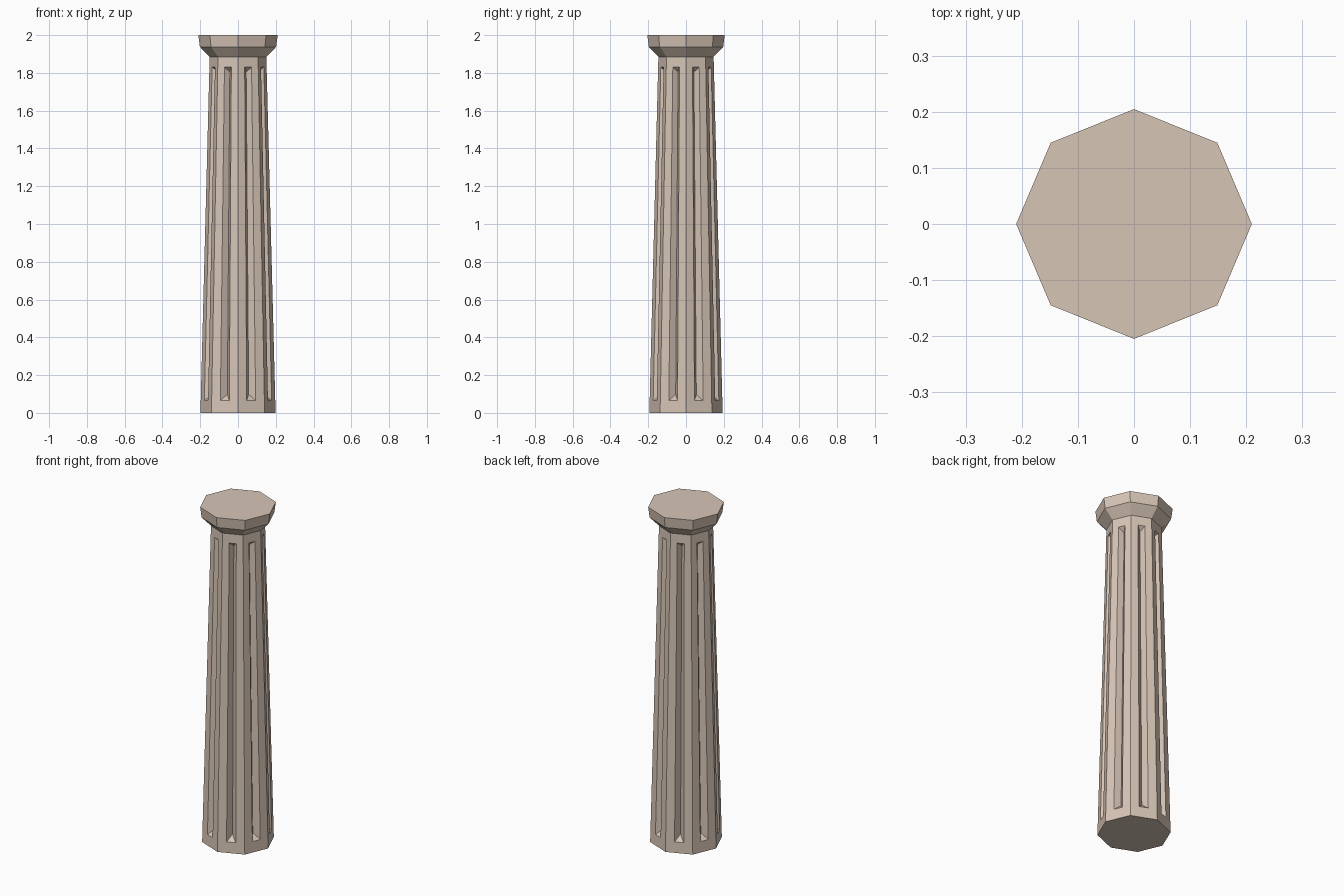
import bpy, bmesh, math
from mathutils import Vector

if "Cube" in bpy.data.objects:
    bpy.data.objects.remove(bpy.data.objects["Cube"])

SIDES = 8
Y_SCALE = 0.975          # plan is very slightly narrower in y
SHAFT_TOP = 1.885
R_BOTTOM, R_TOP = 0.199, 0.15

stone = bpy.data.materials.new("pale_stone")
stone.diffuse_color = (0.68, 0.56, 0.47, 1)
stone.use_nodes = True
stone.node_tree.nodes["Principled BSDF"].inputs["Base Color"].default_value = stone.diffuse_color


def corner(i, r, z):
    a = 2 * math.pi * i / SIDES
    return Vector((r * math.cos(a), r * math.sin(a) * Y_SCALE, z))


def finish(bm, name):
    bmesh.ops.remove_doubles(bm, verts=bm.verts, dist=1e-5)
    bmesh.ops.recalc_face_normals(bm, faces=bm.faces)
    mesh = bpy.data.meshes.new(name)
    bm.to_mesh(mesh)
    bm.free()
    mesh.materials.append(stone)
    ob = bpy.data.objects.new(name, mesh)
    bpy.context.collection.objects.link(ob)
    return ob


def face(bm, *points):
    bm.faces.new([bm.verts.new(p) for p in points])


def on_side(i, t, z, depth=0.0):
    """Point on tapered side i: t across (0..1), height z, pushed inward."""
    r = R_BOTTOM + (R_TOP - R_BOTTOM) * z / SHAFT_TOP
    p = corner(i, r, z).lerp(corner(i + 1, r, z), t)
    a = 2 * math.pi * (i + 0.5) / SIDES
    return p - Vector((math.cos(a), math.sin(a), 0)) * depth


# Tapered octagonal shaft with one V-shaped flute in each side
bm = bmesh.new()
for i in range(SIDES):
    outer = [on_side(i, t, z) for t, z in
             ((0, 0), (1, 0), (1, SHAFT_TOP), (0, SHAFT_TOP))]
    rim = [on_side(i, t, z) for t, z in
           ((0.33, 0.065), (0.67, 0.065), (0.67, 1.83), (0.33, 1.83))]
    low = on_side(i, 0.5, 0.098, 0.034)
    high = on_side(i, 0.5, 1.805, 0.027)
    for k in range(4):
        n = (k + 1) % 4
        face(bm, outer[k], outer[n], rim[n], rim[k])
    face(bm, rim[0], rim[1], low)
    face(bm, rim[1], rim[2], high, low)
    face(bm, rim[2], rim[3], high)
    face(bm, rim[3], rim[0], low, high)
face(bm, *[corner(i, R_BOTTOM, 0) for i in reversed(range(SIDES))])
face(bm, *[corner(i, R_TOP, SHAFT_TOP) for i in range(SIDES)])
finish(bm, "fluted_shaft")

# Flared octagonal capital
bm = bmesh.new()
rings = [(0.15, SHAFT_TOP), (0.202, 1.938), (0.21, 2.0)]
for (r0, z0), (r1, z1) in zip(rings, rings[1:]):
    for i in range(SIDES):
        face(bm, corner(i, r0, z0), corner(i + 1, r0, z0),
             corner(i + 1, r1, z1), corner(i, r1, z1))
face(bm, *[corner(i, *rings[0]) for i in reversed(range(SIDES))])
face(bm, *[corner(i, *rings[-1]) for i in range(SIDES)])
finish(bm, "capital")
